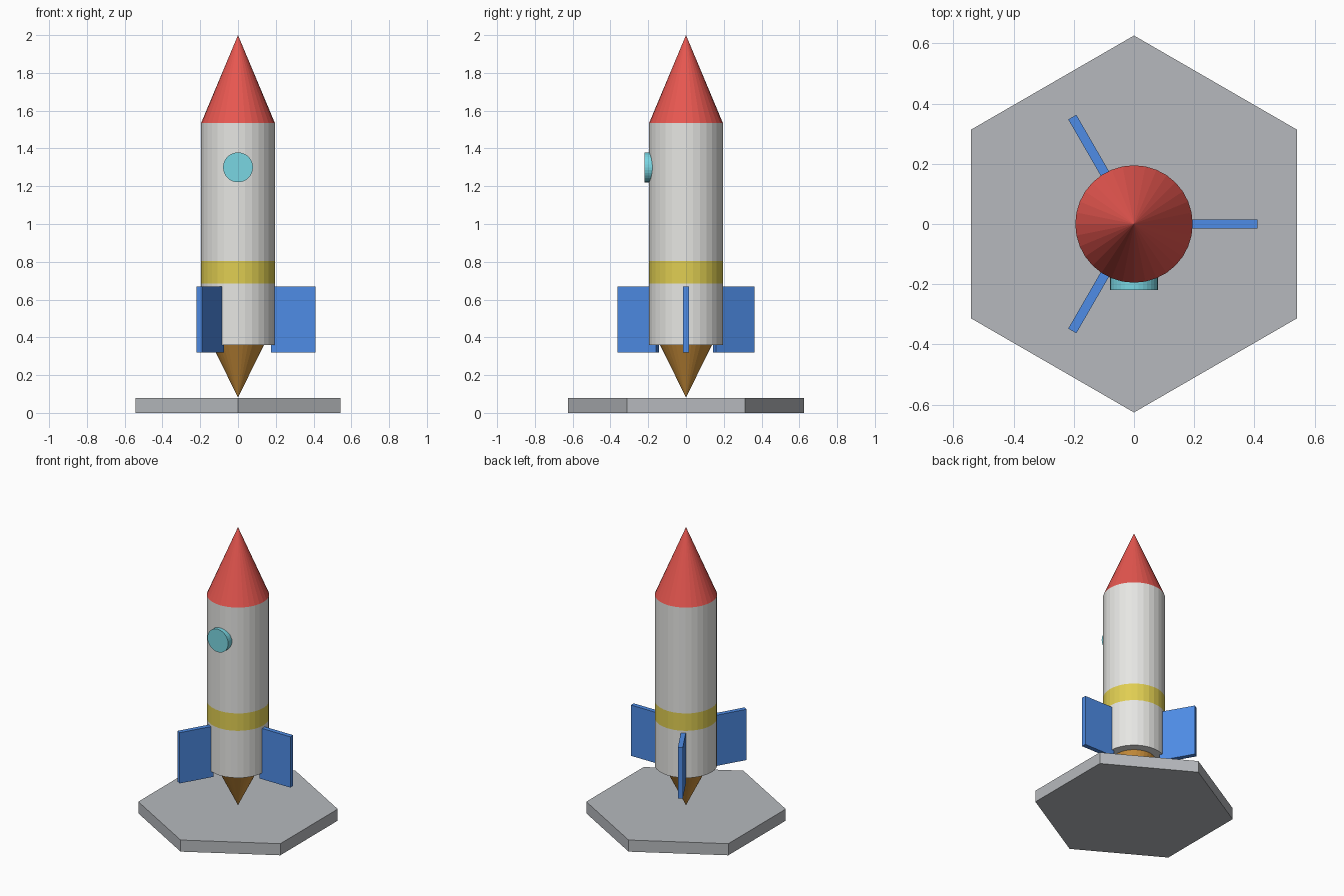
import bpy, bmesh, math
from mathutils import Matrix

if "Cube" in bpy.data.objects:
    bpy.data.objects.remove(bpy.data.objects["Cube"])


def material(name, rgb):
    def lin(c):
        c /= 255
        return c / 12.92 if c <= 0.04045 else ((c + 0.055) / 1.055) ** 2.4
    m = bpy.data.materials.new(name)
    m.diffuse_color = (*[lin(c) for c in rgb], 1)
    m.use_nodes = True
    m.node_tree.nodes["Principled BSDF"].inputs["Base Color"].default_value = m.diffuse_color
    return m


white = material("off_white", (230, 230, 227))
red = material("red", (232, 87, 80))
yellow = material("yellow", (224, 206, 82))
blue = material("blue", (78, 140, 230))
teal = material("teal", (122, 214, 226))
brown = material("orange_brown", (205, 145, 60))
grey = material("grey", (182, 185, 189))


def finish(name, bm, *mats):
    bmesh.ops.recalc_face_normals(bm, faces=bm.faces)
    me = bpy.data.meshes.new(name)
    bm.to_mesh(me)
    bm.free()
    for m in mats:
        me.materials.append(m)
    ob = bpy.data.objects.new(name, me)
    bpy.context.collection.objects.link(ob)
    return ob


def turned(profile, sides, start=0.0):
    """Stack rings of (radius, height); radius 0 makes a point."""
    bm = bmesh.new()
    rings = []
    for r, z in profile:
        if r == 0:
            rings.append([bm.verts.new((0, 0, z))])
        else:
            rings.append([bm.verts.new((r * math.cos(start + math.tau * i / sides),
                                        r * math.sin(start + math.tau * i / sides), z))
                          for i in range(sides)])
    for a, b in zip(rings, rings[1:]):
        for i in range(sides):
            j = (i + 1) % sides
            corners = [a[i % len(a)], a[j % len(a)], b[j % len(b)], b[i % len(b)]]
            bm.faces.new(list(dict.fromkeys(corners)))
    for ring in (rings[0], rings[-1]):
        if len(ring) > 1:
            bm.faces.new(ring)
    return bm


# Hexagonal launch pad
finish("launch_pad", turned([(0.626, 0), (0.626, 0.08)], 6, math.pi / 2), grey)

# Body with a painted yellow band
R = 0.195
bm = turned([(R, 0.36), (R, 0.685), (R, 0.805), (R, 1.535)], 32)
for f in bm.faces:
    if 0.69 < f.calc_center_median().z < 0.80:
        f.material_index = 1
finish("body", bm, white, yellow)

# Nose cone and downward-pointing nozzle
finish("nose_cone", turned([(R, 1.535), (0, 2.0)], 32), red)
finish("nozzle", turned([(0, 0.082), (0.138, 0.36)], 32), brown)

# Round window on the front
bm = turned([(0.079, 0.15), (0.079, 0.22)], 32)
bm.transform(Matrix.Translation((0, 0, 1.3)) @ Matrix.Rotation(math.pi / 2, 4, "X"))
finish("window", bm, teal)

# Three fins around the body
for i in range(3):
    bm = bmesh.new()
    bmesh.ops.create_cube(bm, size=1, matrix=Matrix.Translation((0.2925, 0, 0.4935))
                          @ Matrix.Diagonal((0.235, 0.031, 0.35, 1)))
    bm.transform(Matrix.Rotation(math.tau * i / 3, 4, "Z"))
    finish(f"fin_{i + 1}", bm, blue)
